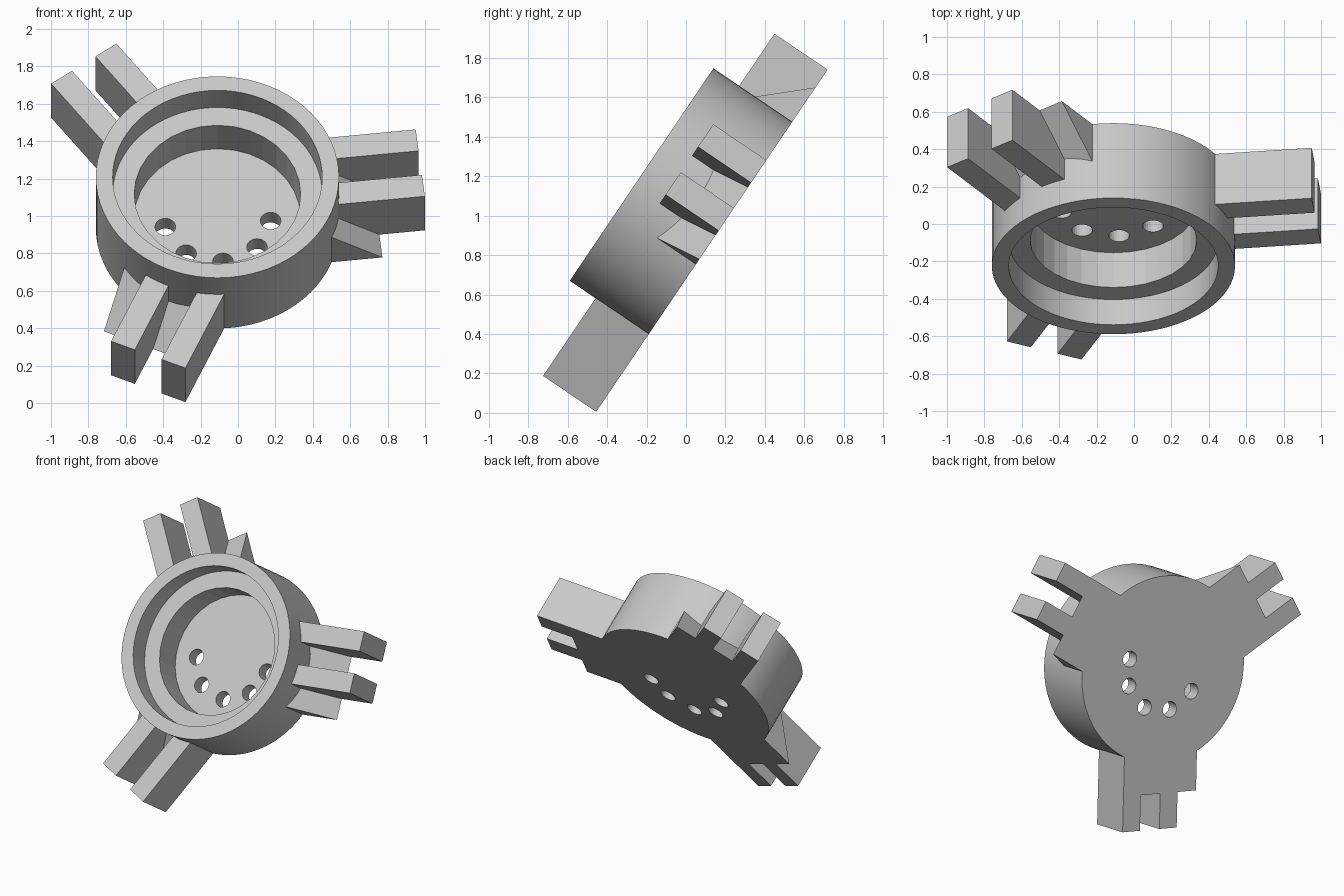
import bpy, bmesh, math
from mathutils import Matrix, Vector

if "Cube" in bpy.data.objects:
    bpy.data.objects.remove(bpy.data.objects["Cube"])

# Everything is laid out flat (back face on z = 0), then tilted into place
TILT = Matrix.Translation((-0.11, 0.175, 0.9375)) @ Matrix.Rotation(math.radians(55.93), 4, 'X')

grey = bpy.data.materials.new("light grey")
grey.diffuse_color = (0.58, 0.58, 0.58, 1)
grey.use_nodes = True
grey.node_tree.nodes["Principled BSDF"].inputs["Base Color"].default_value = grey.diffuse_color


def finish(bm, name):
    bmesh.ops.recalc_face_normals(bm, faces=bm.faces)
    bm.transform(TILT)
    me = bpy.data.meshes.new(name)
    bm.to_mesh(me)
    bm.free()
    me.materials.append(grey)
    ob = bpy.data.objects.new(name, me)
    bpy.context.collection.objects.link(ob)
    return ob


def cylinder(name, r, z0, z1, segs, x=0, y=0):
    bm = bmesh.new()
    bmesh.ops.create_cone(bm, cap_ends=True, segments=segs, radius1=r, radius2=r, depth=z1 - z0,
                          matrix=Matrix.Translation((x, y, (z0 + z1) / 2)))
    return finish(bm, name)


def prism(name, profile, w0, w1, angle):
    """Extrude a (distance, height) profile sideways from w0 to w1, turned to the arm angle."""
    bm = bmesh.new()
    face = bm.faces.new([bm.verts.new((d, w0, h)) for d, h in profile])
    ext = bmesh.ops.extrude_face_region(bm, geom=[face])
    bmesh.ops.translate(bm, vec=Vector((0, w1 - w0, 0)),
                        verts=[v for v in ext["geom"] if isinstance(v, bmesh.types.BMVert)])
    bm.transform(Matrix.Rotation(math.radians(angle), 4, 'Z'))
    return finish(bm, name)


# Round cup with a stepped bore
cup = cylinder("cup", 0.65, 0, 0.483, 72)
cutters = [cylinder("lip_cutter", 0.56, 0.32, 0.6, 72),
           cylinder("bore_cutter", 0.445, 0.096, 0.5, 32)]

# Five drain holes through the floor
for a in (-168, -126, -84, -42, -4):
    t = math.radians(a)
    cutters.append(cylinder("hole_cutter", 0.055, -0.1, 0.2, 24,
                            0.285 * math.cos(t), 0.285 * math.sin(t)))

for c in cutters:
    c.hide_render = True
    mod = cup.modifiers.new("cut", 'BOOLEAN')
    mod.operation = 'DIFFERENCE'
    mod.solver = 'EXACT'
    mod.object = c

# Bake the cuts and drop the cutters
dg = bpy.context.evaluated_depsgraph_get()
baked = bpy.data.meshes.new_from_object(cup.evaluated_get(dg))
cup.modifiers.clear()
cup.data = baked
for c in cutters:
    bpy.data.objects.remove(c)

bpy.context.view_layer.objects.active = cup
cup.select_set(True)
bpy.ops.object.shade_smooth_by_angle(angle=math.radians(8))

# Three arms, each a sloped bracket with two prongs
START, RAMP_END, TIP, HEIGHT = 0.57, 0.855, 1.10, 0.325
ramp = [(START, 0), (RAMP_END, 0), (START, 0.87 * (RAMP_END - START))]
bar = [(START, 0), (TIP, 0), (TIP, HEIGHT), (START, HEIGHT)]
for i, angle in enumerate((6.5, 126.5, 246.5), 1):
    prism(f"bracket_{i}", ramp, -0.29, 0.29, angle)
    prism(f"inner_prong_{i}", bar, -0.142, -0.003, angle)
    prism(f"outer_prong_{i}", bar, 0.153, 0.292, angle)
